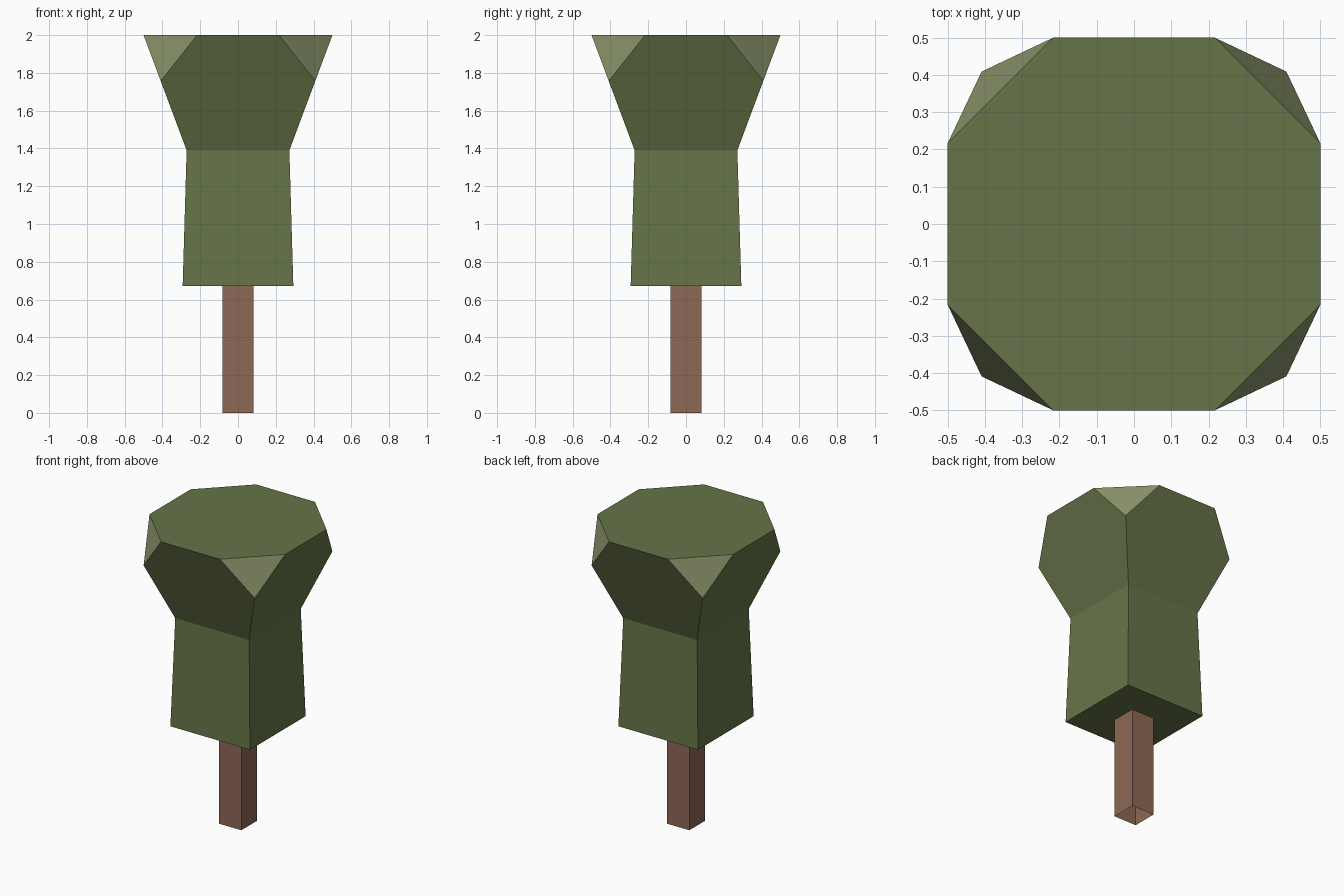
import bpy, bmesh
from mathutils import Vector

if "Cube" in bpy.data.objects:
    bpy.data.objects.remove(bpy.data.objects["Cube"])


def material(name, rgb):
    m = bpy.data.materials.new(name)
    m.diffuse_color = (*rgb, 1)
    m.use_nodes = True
    m.node_tree.nodes["Principled BSDF"].inputs["Base Color"].default_value = m.diffuse_color
    return m


leaf = material("leaf green", (0.133, 0.175, 0.065))
pale = material("pale leaf green", (0.25, 0.288, 0.14))
bark = material("bark brown", (0.27, 0.138, 0.093))


def square_loft(bm, levels, cap_bottom=True, cap_top=True):
    """Stack square rings given as (half width, height) and skin them."""
    rings = [[bm.verts.new((sx * w, sy * w, z))
              for sx, sy in ((-1, -1), (1, -1), (1, 1), (-1, 1))]
             for w, z in levels]
    for a, b in zip(rings, rings[1:]):
        for i in range(4):
            j = (i + 1) % 4
            bm.faces.new((a[i], a[j], b[j], b[i]))
    if cap_bottom:
        bm.faces.new(rings[0][::-1])
    if cap_top:
        bm.faces.new(rings[-1])


def finish(bm, name, mats):
    me = bpy.data.meshes.new(name)
    bm.normal_update()
    bm.to_mesh(me)
    bm.free()
    for m in mats:
        me.materials.append(m)
    bpy.context.collection.objects.link(bpy.data.objects.new(name, me))


# Trunk: square post, open at the ground
bm = bmesh.new()
square_loft(bm, [(0.083, 0), (0.083, 0.672)], cap_bottom=False, cap_top=False)
finish(bm, "trunk", [bark])

# Foliage: tapered block flaring out to a wide flat top
bm = bmesh.new()
square_loft(bm, [(0.293, 0.672), (0.272, 1.39), (0.5, 2.0)])

# Slice off the four top corners
for sx in (-1, 1):
    for sy in (-1, 1):
        normal = Vector((sx * 0.172, sy * 0.172, 0.0714)).normalized()
        cut = bmesh.ops.bisect_plane(
            bm, geom=bm.verts[:] + bm.edges[:] + bm.faces[:],
            plane_co=(sx * 0.3585, sy * 0.3585, 2.0), plane_no=normal,
            clear_outer=True)
        edges = [e for e in cut["geom_cut"] if isinstance(e, bmesh.types.BMEdge)]
        for f in bmesh.ops.holes_fill(bm, edges=edges, sides=0)["faces"]:
            f.material_index = 1  # pale cut faces
bmesh.ops.recalc_face_normals(bm, faces=bm.faces[:])
finish(bm, "foliage", [leaf, pale])
